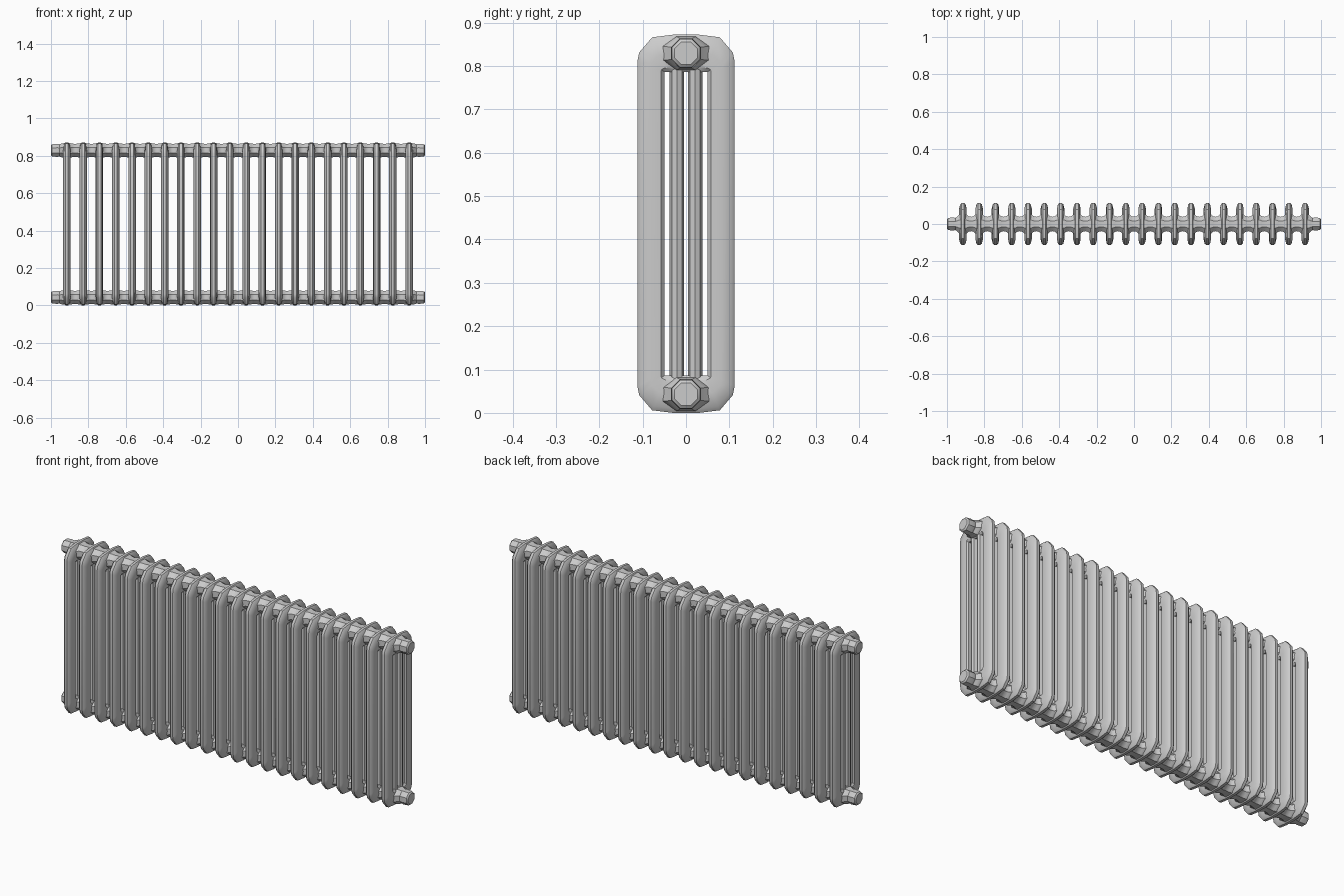
import bpy, bmesh, math

if "Cube" in bpy.data.objects:
    bpy.data.objects.remove(bpy.data.objects["Cube"])

COUNT = 22
PITCH = 1.83 / (COUNT - 1)
X0 = -0.915
MID = 0.436            # half height of the radiator
TOP, BOTTOM = 0.829, 0.043


def skin(name, loops, closed=False):
    """Join equal-length point loops into a surface, capped or closed on itself."""
    bm = bmesh.new()
    rings = [[bm.verts.new(p) for p in loop] for loop in loops]
    n = len(rings[0])
    pairs = list(zip(rings, rings[1:]))
    if closed:
        pairs.append((rings[-1], rings[0]))
    else:
        bm.faces.new(rings[0])
        bm.faces.new(rings[-1])
    for a, b in pairs:
        for i in range(n):
            j = (i + 1) % n
            bm.faces.new((a[i], a[j], b[j], b[i]))
    bmesh.ops.recalc_face_normals(bm, faces=bm.faces)
    mesh = bpy.data.meshes.new(name)
    bm.to_mesh(mesh)
    bm.free()
    ob = bpy.data.objects.new(name, mesh)
    bpy.context.collection.objects.link(ob)
    bpy.ops.object.select_all(action='DESELECT')
    bpy.context.view_layer.objects.active = ob
    ob.select_set(True)
    bpy.ops.object.shade_smooth_by_angle(angle=math.radians(35))
    return ob


def repeat(ob):
    """Repeat a part once per radiator section."""
    m = ob.modifiers.new("sections", 'ARRAY')
    m.count = COUNT
    m.use_relative_offset = False
    m.use_constant_offset = True
    m.constant_offset_displace = (PITCH, 0, 0)


def four_way(quarter):
    """Mirror a quarter outline into a full closed outline."""
    right = quarter + [(-y, z) for y, z in reversed(quarter)]
    return right + [(-y, -z) for y, z in right]


# Outer frame of each section: a rounded fin swept around the opening
outer = four_way([(0.112, 0.375), (0.108, 0.395), (0.078, 0.43), (0.03, 0.436)])
inner = four_way([(0.05, 0.34), (0.05, 0.35), (0.044, 0.35), (0.028, 0.35)])
half = [(0, 0.010), (0.12, 0.018), (0.5, 0.020), (0.88, 0.015), (1, 0.007)]
section = half + [(f, -x) for f, x in reversed(half)]
loops = [[(X0 + x, a[0] + (b[0] - a[0]) * f, MID + a[1] + (b[1] - a[1]) * f)
          for a, b in zip(inner, outer)] for f, x in section]
repeat(skin("section_frame", loops, closed=True))

# Pair of slim inner columns in each section
for side, label in ((-1, "front"), (1, "back")):
    loops = [[(X0 + 0.018 * math.cos(a), side * 0.021 + 0.0165 * math.sin(a), z)
              for a in [k * math.tau / 8 for k in range(8)]]
             for z in (0.075, 0.797)]
    repeat(skin("inner_column_" + label, loops))

# Headers: eight-sided tubes flaring into every section, with end plugs
profile = [(-1.0, 0.027, 0.027), (-0.994, 0.034, 0.034), (-0.965, 0.036, 0.036),
           (-0.955, 0.033, 0.034)]
flare = [(-0.028, 0.044, 0.038), (-0.017, 0.056, 0.040),
         (0.017, 0.056, 0.040), (0.028, 0.044, 0.038)]
for i in range(COUNT):
    c = X0 + i * PITCH
    profile += [(c + d, ry, rz) for d, ry, rz in flare]
    if i < COUNT - 1:
        profile.append((c + PITCH / 2, 0.040, 0.036))
profile += [(-x, ry, rz) for x, ry, rz in reversed(profile[:4])]
angles = [(k + 0.5) * math.tau / 8 for k in range(8)]
fit = 1.04
for name, z in (("top_header", TOP), ("bottom_header", BOTTOM)):
    skin(name, [[(x, fit * ry * math.cos(a), z + fit * rz * math.sin(a))
                 for a in angles] for x, ry, rz in profile])
